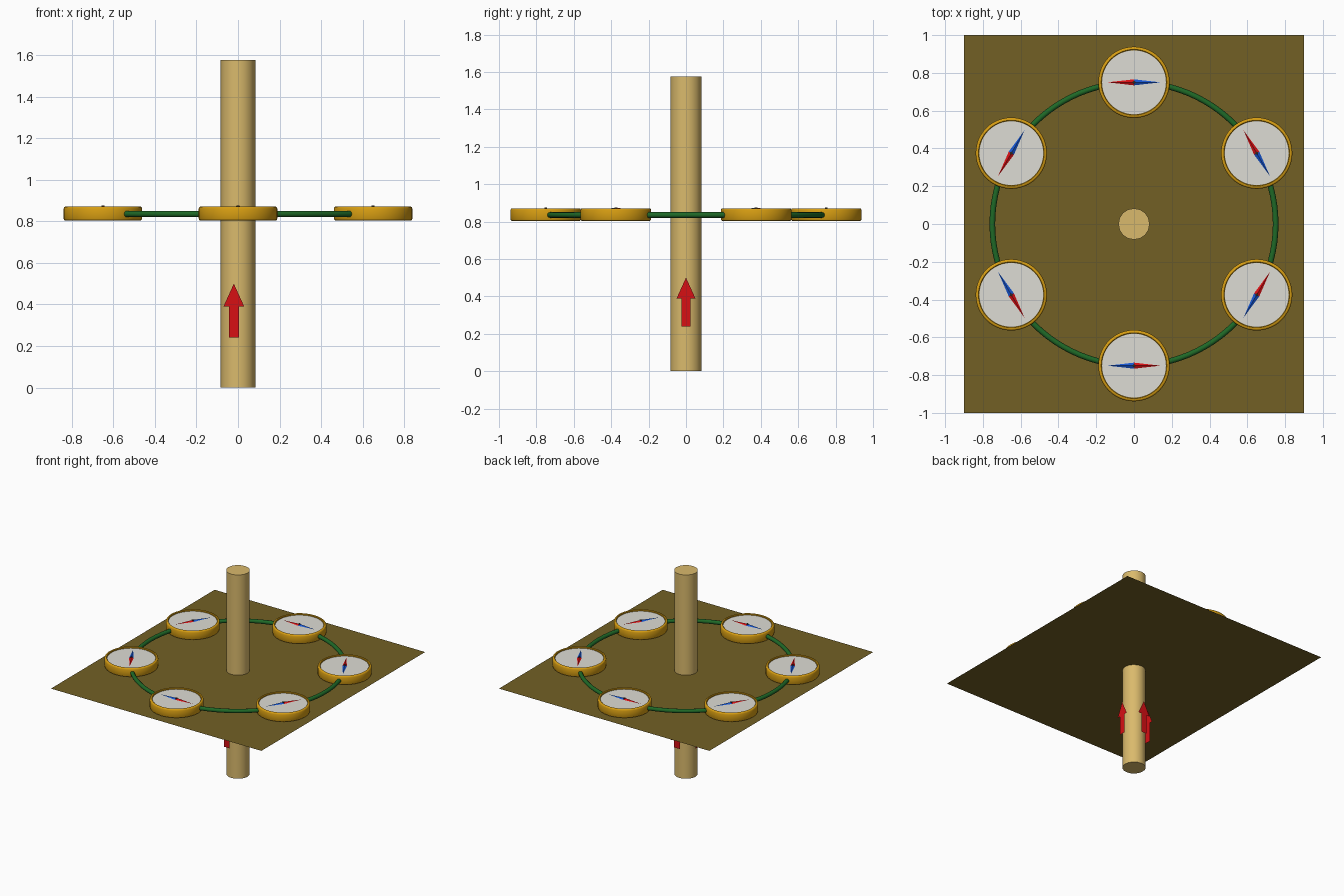
import bpy, bmesh, math
from mathutils import Matrix, Vector

cube = bpy.data.objects.get("Cube")
if cube:
    bpy.data.objects.remove(cube, do_unlink=True)


def material(name, rgb):
    m = bpy.data.materials.new(name)
    m.use_nodes = True
    m.diffuse_color = (*rgb, 1)
    m.node_tree.nodes["Principled BSDF"].inputs["Base Color"].default_value = (*rgb, 1)
    return m


WOOD = material("pale wood", (0.70, 0.49, 0.15))
BOARD = material("brown board", (0.17, 0.117, 0.018))
GOLD = material("golden brass", (0.68, 0.34, 0.006))
DIAL = material("off white dial", (0.73, 0.72, 0.66))
GREEN = material("green wire", (0.013, 0.14, 0.02))
RED = material("red", (0.68, 0.005, 0.007))
BLUE = material("blue", (0.008, 0.09, 0.63))
DARK = material("dark pivot", (0.03, 0.02, 0.015))


def make(name, verts, faces, mats, place=None, smooth=False):
    mesh = bpy.data.meshes.new(name)
    mesh.from_pydata([tuple(v) for v in verts], [], faces)
    for m in mats:
        mesh.materials.append(m)
    obj = bpy.data.objects.new(name, mesh)
    bpy.context.collection.objects.link(obj)
    if place:
        obj.matrix_world = place
    if smooth:
        bpy.ops.object.select_all(action="DESELECT")
        obj.select_set(True)
        bpy.context.view_layer.objects.active = obj
        bpy.ops.object.shade_smooth_by_angle(angle=math.radians(40))
    return obj


def lathe(name, profile, sides, mat, place=None):
    """Turn an open (radius, height) profile around z; end rings are capped."""
    verts = [(r * math.cos(math.tau * i / sides), r * math.sin(math.tau * i / sides), z)
             for r, z in profile for i in range(sides)]
    faces = [(k * sides + i, k * sides + (i + 1) % sides,
              (k + 1) * sides + (i + 1) % sides, (k + 1) * sides + i)
             for k in range(len(profile) - 1) for i in range(sides)]
    faces.append(tuple(reversed(range(sides))))
    faces.append(tuple(range(len(verts) - sides, len(verts))))
    return make(name, verts, faces, [mat], place, True)


def torus(name, major, minor, steps, sides, z, mat):
    verts = []
    for i in range(steps):
        a = math.tau * i / steps
        for j in range(sides):
            b = math.tau * j / sides
            r = major + minor * math.cos(b)
            verts.append((r * math.cos(a), r * math.sin(a), z + minor * math.sin(b)))
    faces = [(i * sides + j, (i + 1) % steps * sides + j,
              (i + 1) % steps * sides + (j + 1) % sides, i * sides + (j + 1) % sides)
             for i in range(steps) for j in range(sides)]
    return make(name, verts, faces, [mat], None, True)


# Upright conductor and the flat board it passes through
lathe("conductor_rod", [(0.083, 0), (0.083, 1.575)], 16, WOOD)
make("board", [(-0.9, -1, 0.8), (0.9, -1, 0.8), (0.9, 1, 0.8), (-0.9, 1, 0.8)],
     [(0, 1, 2, 3)], [BOARD])

# Field ring threading the compasses
RING = 0.75
torus("field_ring", RING, 0.015, 96, 12, 0.835, GREEN)

# Compass parts: rounded case with a raised rim, dial, needle and pivot
case_profile = [(0.18, 0), (0.186, 0.003), (0.189, 0.01), (0.189, 0.058), (0.186, 0.065),
                (0.181, 0.068), (0.174, 0.068), (0.171, 0.065), (0.171, 0.054)]
dial_profile = [(0.17, 0.054), (0.17, 0.058)]


def needle(name, place):
    low, ridge, half, length = 0.061, 0.07, 0.016, 0.14
    verts = [(length, 0, low), (-length, 0, low), (0, half, low), (0, -half, low), (0, 0, ridge)]
    faces = [(0, 2, 4), (3, 0, 4), (2, 1, 4), (1, 3, 4), (0, 3, 2), (1, 2, 3)]
    obj = make(name, verts, faces, [RED, BLUE], place)
    for p in obj.data.polygons:
        p.material_index = 0 if p.center.x > 0 else 1


for n in range(6):
    angle = math.radians(30 + 60 * n)
    spot = Vector((RING * math.cos(angle), RING * math.sin(angle), 0.803))
    # Local x follows the ring anticlockwise, so each red tip points along it
    place = Matrix.Translation(spot) @ Matrix.Rotation(angle + math.pi / 2, 4, "Z")
    tag = str(n + 1)
    lathe("compass_case_" + tag, case_profile, 48, GOLD, place)
    lathe("compass_dial_" + tag, dial_profile, 48, DIAL, place)
    needle("compass_needle_" + tag, place)
    lathe("compass_pivot_" + tag, [(0.008, 0.06), (0.008, 0.071), (0.004, 0.073)], 10, DARK, place)

# Flat current arrows standing around the lower rod
half_arrow = [(0.024, 0.24), (0.024, 0.39), (0.05, 0.39)]
outline = half_arrow + [(0, 0.5)] + [(-x, z) for x, z in reversed(half_arrow)]
for side, shift in (("front", -0.02), ("left", 0), ("back", 0), ("right", -0.02)):
    turn = ("front", "left", "back", "right").index(side) * math.pi / 2
    make("current_arrow_" + side, [(x + shift, -0.11, z) for x, z in outline],
         [(0, 1, 5, 6), (2, 3, 4, 5, 1)], [RED], Matrix.Rotation(turn, 4, "Z"))
